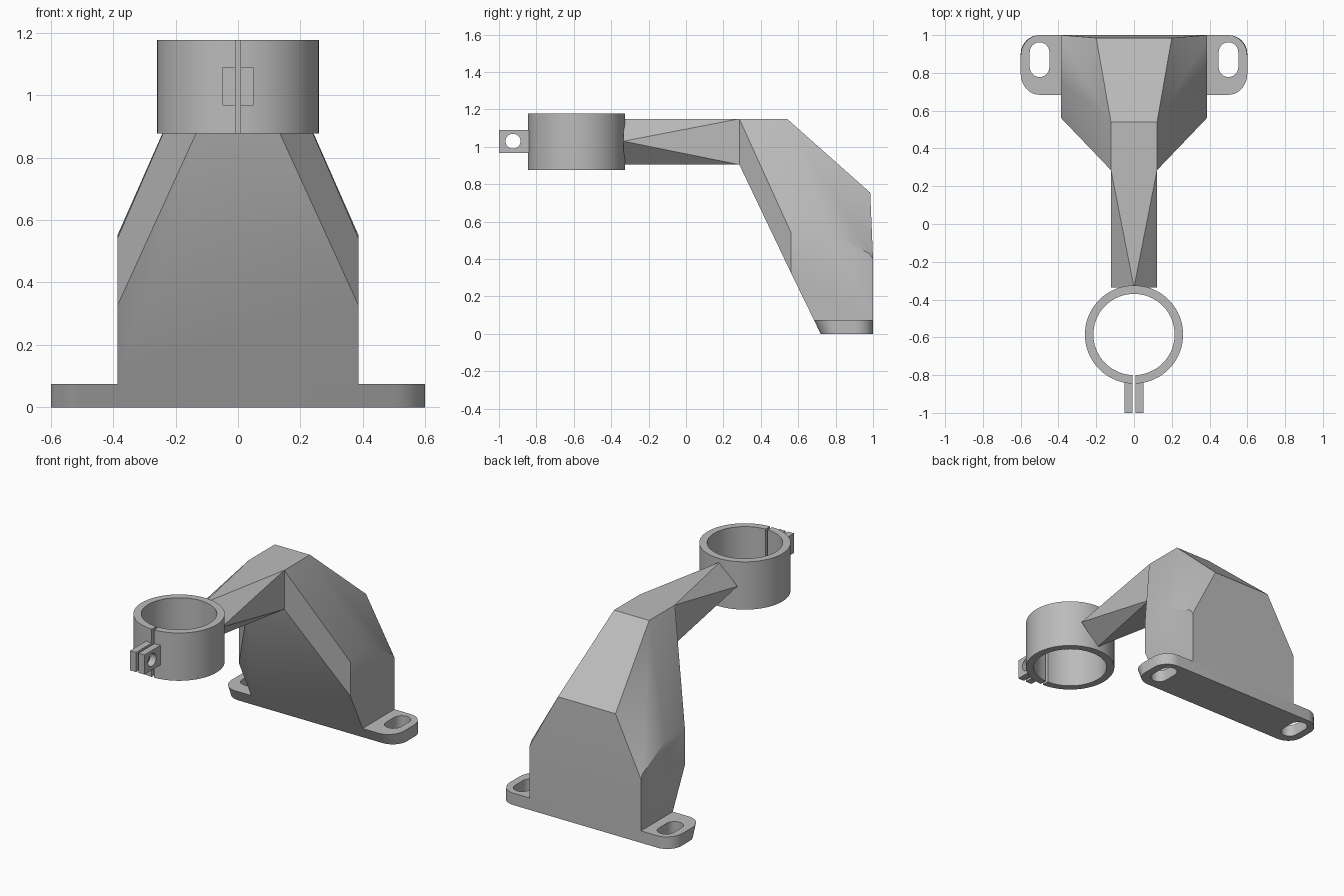
import bpy, bmesh, math
from math import sin, cos, pi

cube = bpy.data.objects.get("Cube")
if cube:
    bpy.data.objects.remove(cube, do_unlink=True)

grey = bpy.data.materials.new("plain_grey")
grey.use_nodes = True
grey.diffuse_color = (0.5, 0.5, 0.5, 1)
grey.node_tree.nodes["Principled BSDF"].inputs["Base Color"].default_value = grey.diffuse_color


def finish(name, bm):
    bmesh.ops.recalc_face_normals(bm, faces=bm.faces)
    mesh = bpy.data.meshes.new(name)
    bm.to_mesh(mesh)
    bm.free()
    mesh.materials.append(grey)
    ob = bpy.data.objects.new(name, mesh)
    bpy.context.collection.objects.link(ob)
    return ob


def activate(ob):
    bpy.ops.object.select_all(action="DESELECT")
    ob.select_set(True)
    bpy.context.view_layer.objects.active = ob


def smooth(ob, degrees=30):
    activate(ob)
    bpy.ops.object.shade_smooth_by_angle(angle=math.radians(degrees))


def prism(name, outline, z0, z1):
    bm = bmesh.new()
    face = bm.faces.new([bm.verts.new((x, y, z0)) for x, y in outline])
    made = bmesh.ops.extrude_face_region(bm, geom=[face])["geom"]
    top = [v for v in made if isinstance(v, bmesh.types.BMVert)]
    bmesh.ops.translate(bm, verts=top, vec=(0, 0, z1 - z0))
    return finish(name, bm)


def hull(name, points):
    bm = bmesh.new()
    for p in points:
        bm.verts.new(p)
    bmesh.ops.convex_hull(bm, input=bm.verts)
    bmesh.ops.dissolve_limit(bm, angle_limit=0.02, verts=bm.verts, edges=bm.edges)
    return finish(name, bm)


def arc(cx, cy, r, a0, a1, n):
    return [(cx + r * cos(a0 + (a1 - a0) * i / n), cy + r * sin(a0 + (a1 - a0) * i / n))
            for i in range(n + 1)]


def cut(ob, cutter):
    activate(ob)
    mod = ob.modifiers.new("cut", "BOOLEAN")
    mod.operation = "DIFFERENCE"
    mod.solver = "EXACT"
    mod.object = cutter
    bpy.ops.object.modifier_apply(modifier=mod.name)
    bpy.data.objects.remove(cutter, do_unlink=True)


# Mounting plate with rounded ends and a leaning front edge
R = 0.1
outline = []
for cx, cy, quarter in ((0.5, 1 - R, 0), (-0.5, 1 - R, 1), (-0.5, 0.72 + R, 2), (0.5, 0.72 + R, 3)):
    outline += arc(cx, cy, R, quarter * pi / 2, (quarter + 1) * pi / 2, 10)
plate = prism("mounting_plate", outline, 0, 0.075)
for v in plate.data.vertices:
    if v.co.z > 0.01:
        v.co.y -= 0.036 * (1 - v.co.y) / 0.28
for side in (-1, 1):
    slot = arc(side * 0.5, 0.91, 0.052, 0, pi, 12) + arc(side * 0.5, 0.83, 0.052, pi, 2 * pi, 12)
    cut(plate, prism("slot_cutter", slot, -0.1, 0.2))
smooth(plate)

# Faceted bracket body, mirrored across x
half = [
    (0.122, 0.285, 1.15), (0.122, 0.285, 0.905), (0.122, 0.54, 1.15),
    (0.2, 0.985, 0.755),
    (0.387, 0.562, 0.325), (0.387, 0.562, 0.54), (0.387, 0.75, 0.55),
    (0.387, 0.98, 0.43), (0.387, 1.0, 0.4),
    (0.387, 1.0, 0.075), (0.387, 0.684, 0.075),
]
body = hull("bracket_body", [(s * x, y, z) for x, y, z in half for s in (-1, 1)])
smooth(body)

# Arm twisting from a square section to a diamond
arm = hull("twisted_arm",
           [(x, 0.285, z) for x in (-0.122, 0.122) for z in (0.905, 1.15)]
           + [(0, -0.335, 1.15), (0, -0.335, 0.905), (0.122, -0.335, 1.03), (-0.122, -0.335, 1.03)])

# Split clamp ring, open at the front
CY, OUT, INN, GAP = -0.585, 0.26, 0.215, 0.008
a, b = math.asin(GAP / OUT), math.asin(GAP / INN)
ring = prism("clamp_ring",
             arc(0, CY, OUT, -pi / 2 + a, 1.5 * pi - a, 80)
             + arc(0, CY, INN, 1.5 * pi - b, -pi / 2 + b, 80), 0.877, 1.177)
smooth(ring)

# Clamp ears with a bolt hole
for side, label in ((1, "left"), (-1, "right")):
    x0, x1 = side * GAP, side * 0.05
    ear = prism("clamp_ear_" + label,
                [(x0, -1), (x1, -1), (x1, -0.82), (x0, -0.82)], 0.967, 1.09)
    bolt = prism("bolt_cutter", arc(0, 0, 0.04, 0, 2 * pi * 31 / 32, 31), -0.2, 0.2)
    bolt.rotation_euler = (0, pi / 2, 0)
    bolt.location = (0, -0.925, 1.03)
    bpy.context.view_layer.update()
    cut(ear, bolt)
    smooth(ear)
